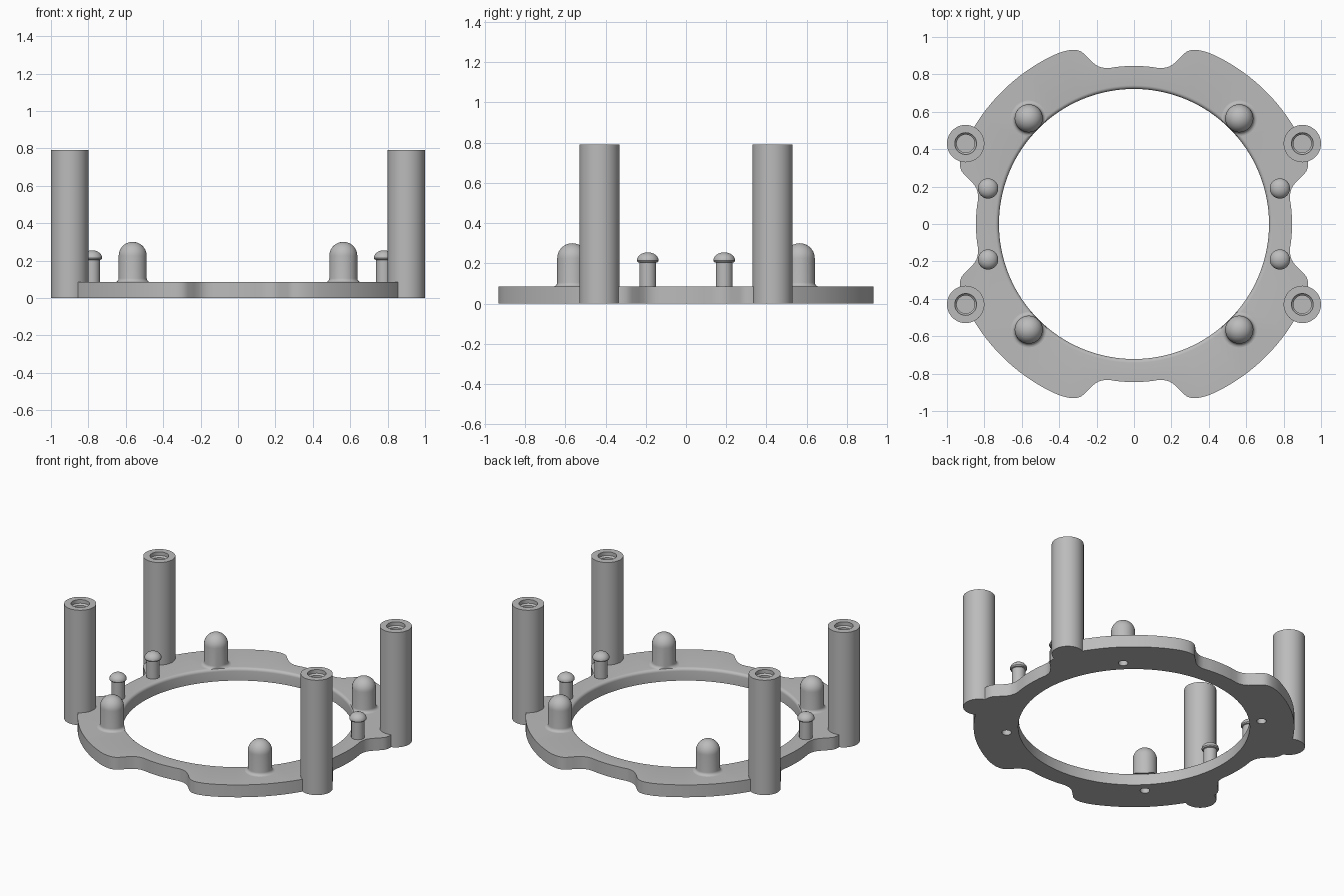
import bpy, bmesh
from math import sin, cos, pi, radians

cube = bpy.data.objects.get("Cube")
if cube:
    bpy.data.objects.remove(cube)

grey = bpy.data.materials.new("light grey")
grey.use_nodes = True
grey.diffuse_color = (0.5, 0.5, 0.5, 1)
grey.node_tree.nodes["Principled BSDF"].inputs["Base Color"].default_value = (0.5, 0.5, 0.5, 1)

PLATE_TOP = 0.085
BORE = 0.722
POST = (0.9, 0.43)
DOME = (0.563, 0.565)
PEG = (0.78, 0.19)


def finish(bm, name):
    bmesh.ops.recalc_face_normals(bm, faces=bm.faces)
    mesh = bpy.data.meshes.new(name)
    bm.to_mesh(mesh)
    bm.free()
    mesh.materials.append(grey)
    mesh.shade_smooth()
    mesh.set_sharp_from_angle(angle=radians(35))
    obj = bpy.data.objects.new(name, mesh)
    bpy.context.collection.objects.link(obj)
    return obj


def circle(r, n, cx=0, cy=0):
    return [(cx + r * cos(2 * pi * i / n), cy + r * sin(2 * pi * i / n)) for i in range(n)]


def loop(bm, pts, z):
    return [bm.verts.new((x, y, z)) for x, y in pts]


def wall(bm, a, b):
    n = len(a)
    for i in range(n):
        j = (i + 1) % n
        bm.faces.new((a[i], a[j], b[j], b[i]))


def cap(bm, loops):
    edges = []
    for vs in loops:
        for i, v in enumerate(vs):
            w = vs[(i + 1) % len(vs)]
            edges.append(bm.edges.get((v, w)) or bm.edges.new((v, w)))
    bmesh.ops.triangle_fill(bm, use_beauty=True, use_dissolve=False, edges=edges)


def lathe(name, profile, x, y, n=40, keep_out=0):
    """Closed turned part; profile runs from axis to axis."""
    bm = bmesh.new()
    rings = []
    for r, z in profile:
        rings.append([bm.verts.new((x, y, z))] if r == 0 else loop(bm, circle(r, n, x, y), z))
    for a, b in zip(rings, rings[1:]):
        if len(a) == 1 or len(b) == 1:
            tip, rim = (a[0], b) if len(a) == 1 else (b[0], a)
            for i in range(n):
                bm.faces.new((tip, rim[i], rim[(i + 1) % n]))
        else:
            wall(bm, a, b)
    # trim the foot so it does not overhang the bore
    for v in bm.verts:
        d = v.co.xy.length
        if d < keep_out:
            v.co.x *= keep_out / d
            v.co.y *= keep_out / d
    return finish(bm, name)


# Plate outline: an eighth as (angle, radius), mirrored and repeated
eighth = [(0, 0.845), (3, 0.845), (6, 0.845), (9, 0.844), (10.5, 0.848), (11.7, 0.855),
          (12.8, 0.865), (13.8, 0.88), (15, 0.908), (16.4, 0.95), (17.1, 0.965),
          (17.9, 0.976), (19, 0.985), (20.2, 0.991), (21.5, 0.995), (23.4, 0.999)]
eighth += [(a, 1.0) for a in range(26, 45, 3)]
quarter = eighth + [(90 - a, r) for a, r in reversed(eighth[1:])]
outline = [(r * cos(radians(a + 90 * q)), r * sin(radians(a + 90 * q)))
           for q in range(4) for a, r in quarter]

# Ring plate with rounded bore edge and four small holes
bm = bmesh.new()
bottom, top = [loop(bm, outline, 0)], [loop(bm, outline, PLATE_TOP)]
wall(bm, bottom[0], top[0])
ROUND = 0.02
bore = [loop(bm, circle(BORE, 128), 0)]
for i in range(6):
    t = i * pi / 10
    bore.append(loop(bm, circle(BORE + ROUND * (1 - cos(t)), 128),
                     PLATE_TOP - ROUND * (1 - sin(t))))
for a, b in zip(bore, bore[1:]):
    wall(bm, a, b)
bottom.append(bore[0])
top.append(bore[-1])
for sx in (-1, 1):
    for sy in (-1, 1):
        pts = circle(0.03, 24, sx * DOME[0], sy * DOME[1])
        bottom.append(loop(bm, pts, 0))
        top.append(loop(bm, pts, PLATE_TOP))
        wall(bm, bottom[-1], top[-1])
cap(bm, bottom)
cap(bm, top)
finish(bm, "ring_plate")

# Turned profiles
post = [(0, 0), (0.1, 0), (0.1, 0.79), (0.058, 0.79), (0.058, 0.765),
        (0.048, 0.755), (0.048, 0.45), (0, 0.45)]

R, F = 0.075, 0.02
dome = [(0, 0.2), (0.03, 0.2), (0.03, PLATE_TOP)]
dome += [(R + F * (1 - sin(i * pi / 10)), PLATE_TOP + F * (1 - cos(i * pi / 10))) for i in range(6)]
dome += [(R * cos(i * pi / 20), 0.225 + R * sin(i * pi / 20)) for i in range(10)] + [(0, 0.3)]

peg = [(0, 0.04), (0.042, 0.04), (0.042, 0.203), (0.05, 0.206), (0.054, 0.213)]
peg += [(0.054 * cos(i * pi / 16), 0.213 + 0.042 * sin(i * pi / 16)) for i in range(1, 8)]
peg += [(0, 0.255)]

# One of each in every quadrant
for sx, side in ((1, "left"), (-1, "right")):
    for sy, end in ((-1, "front"), (1, "back")):
        tag = f"{end}_{side}"
        lathe("tall_post_" + tag, post, sx * POST[0], sy * POST[1], 48)
        lathe("dome_pin_" + tag, dome, sx * DOME[0], sy * DOME[1], 40, BORE + 0.002)
        lathe("capped_peg_" + tag, peg, sx * PEG[0], sy * PEG[1], 32)
